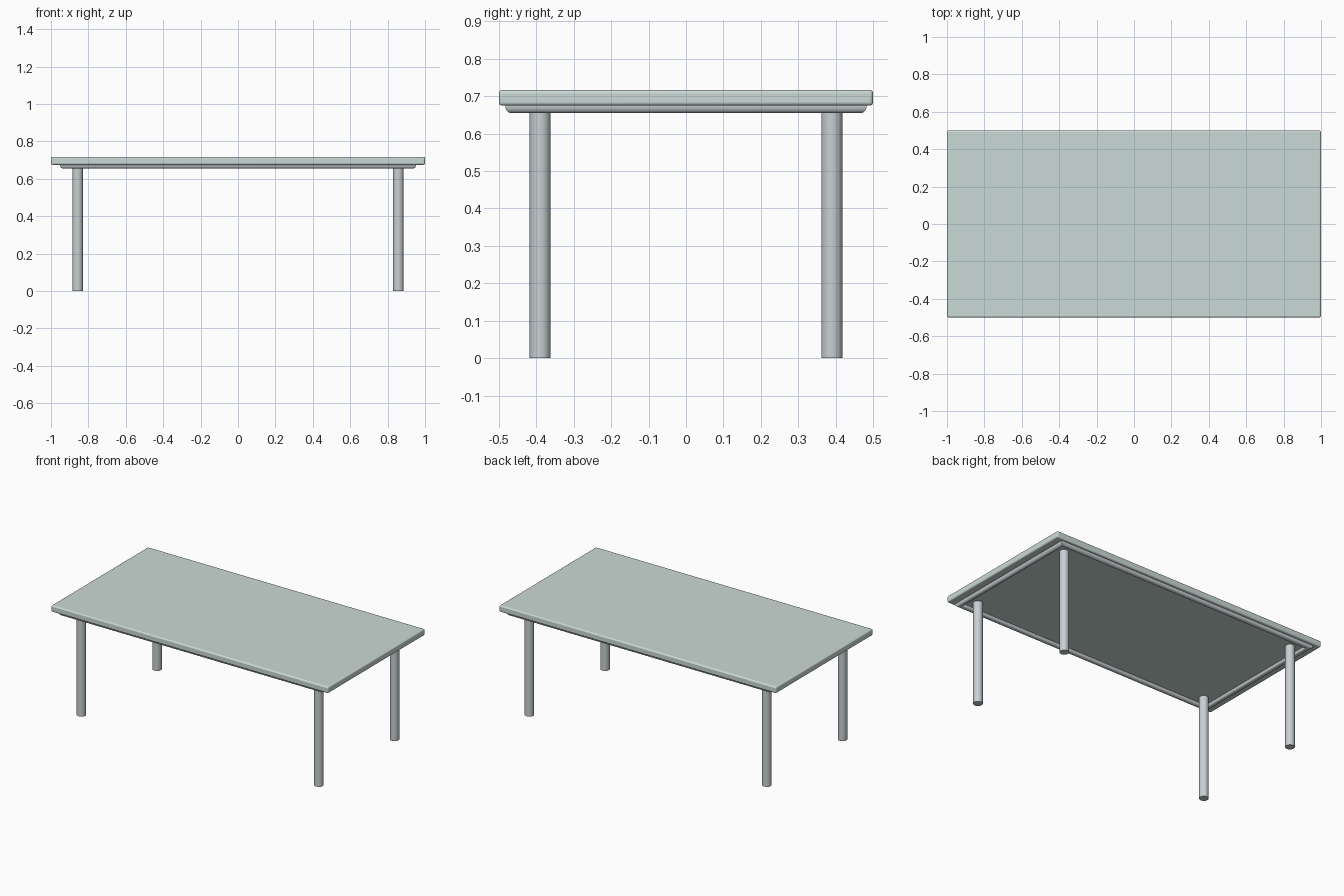
import bpy, bmesh

if "Cube" in bpy.data.objects:
    bpy.data.objects.remove(bpy.data.objects["Cube"])


def material(name, rgb):
    m = bpy.data.materials.new(name)
    m.diffuse_color = (*rgb, 1)
    m.use_nodes = True
    m.node_tree.nodes["Principled BSDF"].inputs["Base Color"].default_value = m.diffuse_color
    return m


green = material("pale_green", (0.60, 0.70, 0.67))
steel = material("steel", (0.58, 0.63, 0.65))


def finish(obj, mat):
    obj.data.materials.append(mat)
    bpy.ops.object.select_all(action='DESELECT')
    obj.select_set(True)
    bpy.context.view_layer.objects.active = obj
    bpy.ops.object.shade_smooth_by_angle(angle=0.6)


# Table top: slab with rounded edges
bpy.ops.mesh.primitive_cube_add(size=1, location=(0, 0, 0.696))
top = bpy.context.object
top.name = "table_top"
top.scale = (2, 1, 0.042)
bpy.ops.object.transform_apply(location=False, scale=True)
bevel = top.modifiers.new("rounded_edges", 'BEVEL')
bevel.width, bevel.segments = 0.009, 4
finish(top, green)

# Under-frame: rounded rail swept around a rectangle, open in the middle
profile = [(0, 0.677), (0, 0.671), (0.002, 0.664), (0.006, 0.659), (0.013, 0.655),
           (0.024, 0.655), (0.030, 0.659), (0.033, 0.665), (0.034, 0.677)]
bm = bmesh.new()
rings = []
for sx, sy in ((1, 1), (-1, 1), (-1, -1), (1, -1)):
    rings.append([bm.verts.new((sx * (0.952 - d), sy * (0.483 - d), z)) for d, z in profile])
n = len(profile)
for i in range(4):
    a, b = rings[i], rings[(i + 1) % 4]
    for j in range(n):
        k = (j + 1) % n
        bm.faces.new((a[j], b[j], b[k], a[k]))
bmesh.ops.recalc_face_normals(bm, faces=bm.faces)
mesh = bpy.data.meshes.new("under_frame")
bm.to_mesh(mesh)
bm.free()
frame = bpy.data.objects.new("under_frame", mesh)
bpy.context.collection.objects.link(frame)
finish(frame, steel)

# Four round legs reaching the underside of the top
for sx, side in ((-1, "left"), (1, "right")):
    for sy, end in ((-1, "front"), (1, "back")):
        bpy.ops.mesh.primitive_cylinder_add(vertices=32, radius=0.028, depth=0.677,
                                            location=(sx * 0.857, sy * 0.39, 0.3385))
        leg = bpy.context.object
        leg.name = f"{end}_{side}_leg"
        finish(leg, steel)
